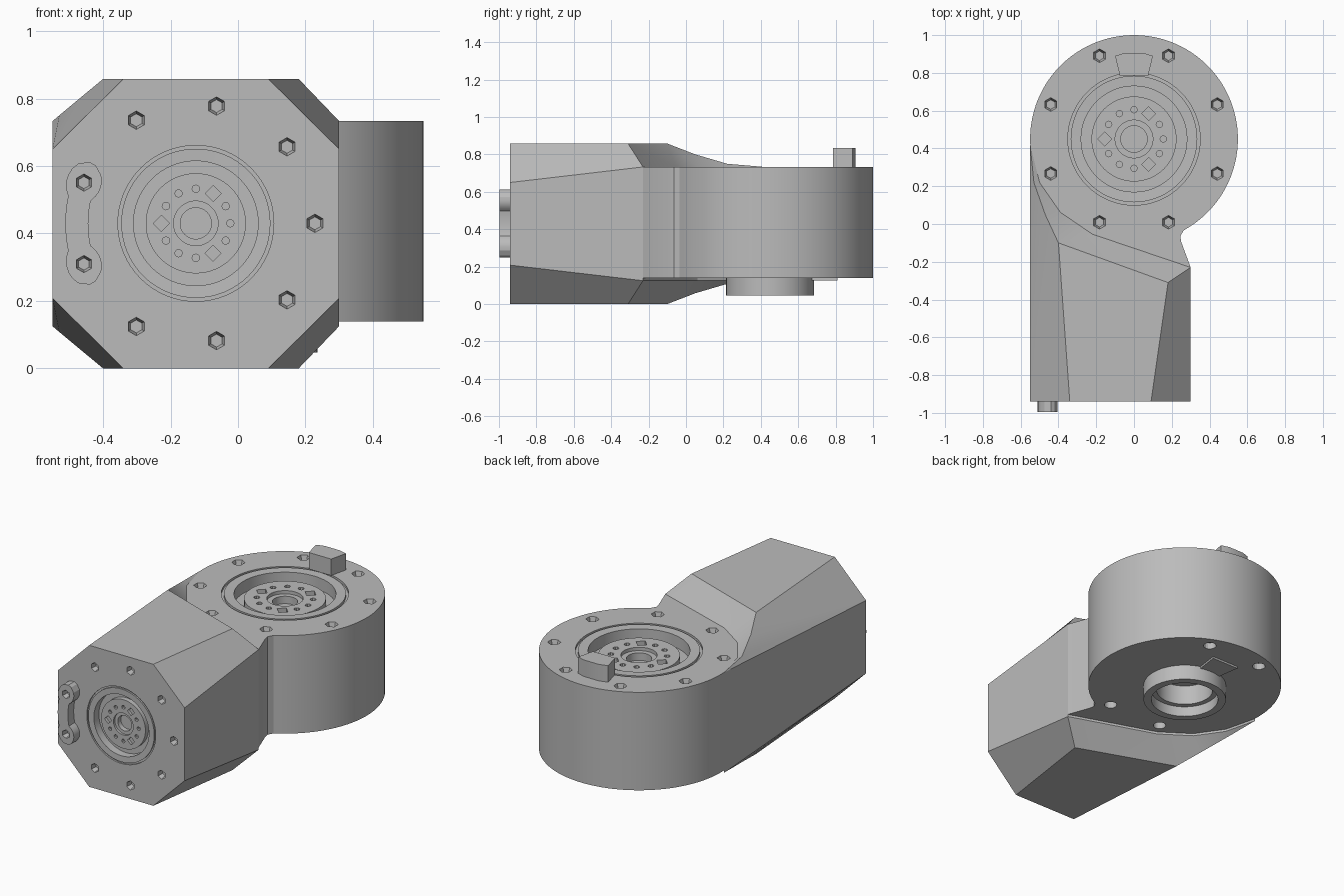
import bpy, bmesh
from math import radians, cos, sin, tau
from mathutils import Matrix, Vector

cube = bpy.data.objects.get("Cube")
if cube:
    bpy.data.objects.remove(cube, do_unlink=True)

grey = bpy.data.materials.new("housing_grey")
grey.use_nodes = True
COLOUR = (0.5, 0.5, 0.5, 1)
grey.diffuse_color = COLOUR
for node in grey.node_tree.nodes:
    if node.type == 'BSDF_PRINCIPLED':
        node.inputs["Base Color"].default_value = COLOUR

HEIGHT, DECK, FLOOR = 0.858, 0.733, 0.139
RADIUS, HUB_Y = 0.55, 0.45

# Local frames of the three working faces: local z points out of the face
TOP = Matrix.Translation((0, HUB_Y, DECK))
BOTTOM = Matrix.Translation((0, HUB_Y, FLOOR)) @ Matrix.Rotation(radians(180), 4, 'X')
FRONT = Matrix.Translation((-0.125, -0.94, 0.43)) @ Matrix.Rotation(radians(90), 4, 'X')
SMALL = Matrix.Diagonal((0.66, 0.66, 0.66, 1))


def finish(name, bm, matrix=Matrix()):
    bmesh.ops.transform(bm, matrix=matrix, verts=bm.verts)
    bmesh.ops.recalc_face_normals(bm, faces=bm.faces)
    mesh = bpy.data.meshes.new(name)
    bm.to_mesh(mesh)
    bm.free()
    mesh.materials.append(grey)
    obj = bpy.data.objects.new(name, mesh)
    bpy.context.collection.objects.link(obj)
    return obj


def polar(r, degrees):
    return Vector((r * cos(radians(degrees)), r * sin(radians(degrees)), 0))


def add_drill(bm, matrix, pos, r, depth, sides=6, taper=1.0):
    # Plug that starts just above the face and reaches down to depth
    length = depth + 0.02
    place = Matrix.Translation(Vector(pos) + Vector((0, 0, 0.02 - length / 2)))
    bmesh.ops.create_cone(bm, cap_ends=True, segments=sides, radius1=r * taper,
                          radius2=r, depth=length, matrix=matrix @ place)


def cut(obj, bm):
    cutter = finish("cutter", bm)
    cutter.hide_render = True
    mod = obj.modifiers.new("cut", 'BOOLEAN')
    mod.operation, mod.solver, mod.object = 'DIFFERENCE', 'EXACT', cutter
    deps = bpy.context.evaluated_depsgraph_get()
    deps.update()
    mesh = bpy.data.meshes.new_from_object(obj.evaluated_get(deps))
    obj.modifiers.clear()
    obj.data = mesh
    bpy.data.objects.remove(cutter, do_unlink=True)


def prism(name, outline, z0, z1, matrix=Matrix()):
    bm = bmesh.new()
    base = bm.faces.new([bm.verts.new((x, y, z0)) for x, y in outline])
    new = bmesh.ops.extrude_face_region(bm, geom=[base], use_keep_orig=True)["geom"]
    bmesh.ops.translate(bm, vec=(0, 0, z1 - z0),
                        verts=[v for v in new if isinstance(v, bmesh.types.BMVert)])
    return finish(name, bm, matrix)


def lathe(name, profile, matrix, steps=64):
    bm = bmesh.new()
    verts = [bm.verts.new((r, 0, z)) for r, z in profile]
    edges = [bm.edges.new(pair) for pair in zip(verts, verts[1:])]
    bmesh.ops.spin(bm, geom=verts + edges, cent=(0, 0, 0), axis=(0, 0, 1),
                   angle=tau, steps=steps, use_duplicate=False)
    bmesh.ops.remove_doubles(bm, verts=bm.verts, dist=0.0001)
    return finish(name, bm, matrix)


# Round joint housing with its filleted neck
outline = [(0.30, -0.23), (0.25, -0.095), (0.245, -0.065), (0.262, -0.035)]
for i in range(97):
    p = polar(RADIUS, -57 + i * (246.4 + 57) / 96)
    outline.append((p.x, p.y + HUB_Y))
joint_housing = prism("joint_housing", outline, FLOOR, DECK)

# Chamfered arm with concave ramps down to the round housing
half = [(0.09, -0.94, HEIGHT), (-0.34, -0.94, HEIGHT), (-0.55, -0.94, 0.65), (0.30, -0.94, 0.65),
        (0.18, -0.31, HEIGHT), (-0.40, -0.10, HEIGHT), (-0.47, 0.05, 0.80), (-0.53, 0.22, 0.75),
        (-0.55, 0.42, DECK), (0.30, -0.23, DECK), (-0.22, -0.054, DECK),
        (-0.39, 0.062, DECK), (-0.50, 0.22, DECK)]
half_faces = [(0, 4, 5, 1), (0, 3, 9, 4), (2, 1, 5), (2, 5, 6), (2, 6, 7), (2, 7, 8),
              (4, 9, 10, 5), (5, 10, 11, 6), (6, 11, 12, 7), (7, 12, 8)]
bm = bmesh.new()
up = [bm.verts.new(p) for p in half]
low = [bm.verts.new((x, y, HEIGHT - z)) for x, y, z in half]
for side in (up, low):
    for f in half_faces:
        bm.faces.new([side[i] for i in f])
for a, b in ((3, 9), (9, 10), (10, 11), (11, 12), (12, 8), (8, 2)):
    bm.faces.new((up[a], up[b], low[b], low[a]))
bm.faces.new([up[i] for i in (3, 0, 1, 2)] + [low[i] for i in (2, 1, 0, 3)])
arm = finish("arm", bm)

# Joint pockets and bolt holes in the round housing
bm = bmesh.new()
add_drill(bm, TOP, (0, 0, 0), 0.35, 0.11, 64)
add_drill(bm, BOTTOM, (0, 0, 0), 0.235, 0.1, 64)
for k in range(8):
    add_drill(bm, TOP, polar(0.477, 22.5 + 45 * k), 0.042, 0.04, taper=0.6)
for angle in (67.5, 112.5, 247.5, 292.5):
    add_drill(bm, BOTTOM, polar(0.477, angle), 0.036, 0.04, 16)
cut(joint_housing, bm)

# Joint pocket, bolt holes and side port in the arm
bm = bmesh.new()
add_drill(bm, FRONT, (0, 0, 0), 0.35 * 0.66, 0.11 * 0.66, 64)
for k in range(9):
    if k not in (4, 5):
        add_drill(bm, FRONT, polar(0.353, 40 * k), 0.032, 0.035, taper=0.6)
PORT = Matrix.Translation((0.205, -0.41, 0.085)) @ Matrix.Rotation(radians(135), 4, 'Y')
add_drill(bm, PORT, (0, 0, 0), 0.04, 0.06, 24)
cut(arm, bm)

# Recessed rotating hubs on the top and front
hub_profile = [(0, -0.11), (0.35, -0.11), (0.35, -0.015), (0.335, -0.015), (0.335, 0),
               (0.28, -0.002), (0.28, -0.075), (0.225, -0.075), (0.225, -0.03), (0.10, -0.03),
               (0.10, -0.05), (0.07, -0.05), (0.07, -0.095), (0, -0.095)]
hubs = []
for name, frame in (("top_hub", TOP), ("front_hub", FRONT @ SMALL)):
    hub = lathe(name, hub_profile, frame)
    bm = bmesh.new()
    for k in range(12):
        big = k % 4 == 2
        add_drill(bm, frame, polar(0.155, 30 * k) + Vector((0, 0, -0.03)),
                  0.036 if big else 0.017, 0.025, 4 if big else 8)
    cut(hub, bm)
    hubs.append(hub)

# Hollow collar under the round housing and its flat tab
collar = lathe("bottom_collar", [(0, -0.1), (0.235, -0.1), (0.235, 0.092), (0.19, 0.092),
                                 (0.19, 0.03), (0.16, 0.03), (0.16, -0.09), (0, -0.09)], BOTTOM)
tab = prism("bottom_tab", [(-0.09, -0.36), (0.09, -0.36), (0.07, -0.22), (-0.07, -0.22)],
            0, 0.012, BOTTOM)

# Stop lug on the top deck, with a slightly curved outer side
lug = [(-0.075, 0.335), (0.075, 0.335), (0.1, 0.44), (0.05, 0.455), (-0.05, 0.455), (-0.1, 0.44)]
top_lug = prism("top_lug", lug, 0, 0.1, TOP)

# Kidney shaped stop lug on the front, wider around its two bolts
kidney = []
for a in range(150, 211, 3):
    off = min(abs(a - 160), abs(a - 200))
    w = 0.052 * max(0.0, 1 - (off / 10.2) ** 2) ** 0.5
    kidney.append((a, max(w, 0.034 if 160 < a < 200 else 0.01)))
outer = [polar(0.353 + w, a) for a, w in kidney]
inner = [polar(0.353 - w, a) for a, w in reversed(kidney)]
front_lug = prism("front_lug", [(p.x, p.y) for p in outer + inner], -0.005, 0.056, FRONT)
bm = bmesh.new()
for angle in (160, 200):
    add_drill(bm, FRONT, polar(0.353, angle) + Vector((0, 0, 0.056)), 0.03, 0.035, taper=0.6)
cut(front_lug, bm)

# Smooth the round walls, keep the edges crisp
for obj in [joint_housing, arm, collar, tab, top_lug, front_lug] + hubs:
    bpy.ops.object.select_all(action='DESELECT')
    obj.select_set(True)
    bpy.context.view_layer.objects.active = obj
    bpy.ops.object.shade_smooth_by_angle(angle=radians(20))
